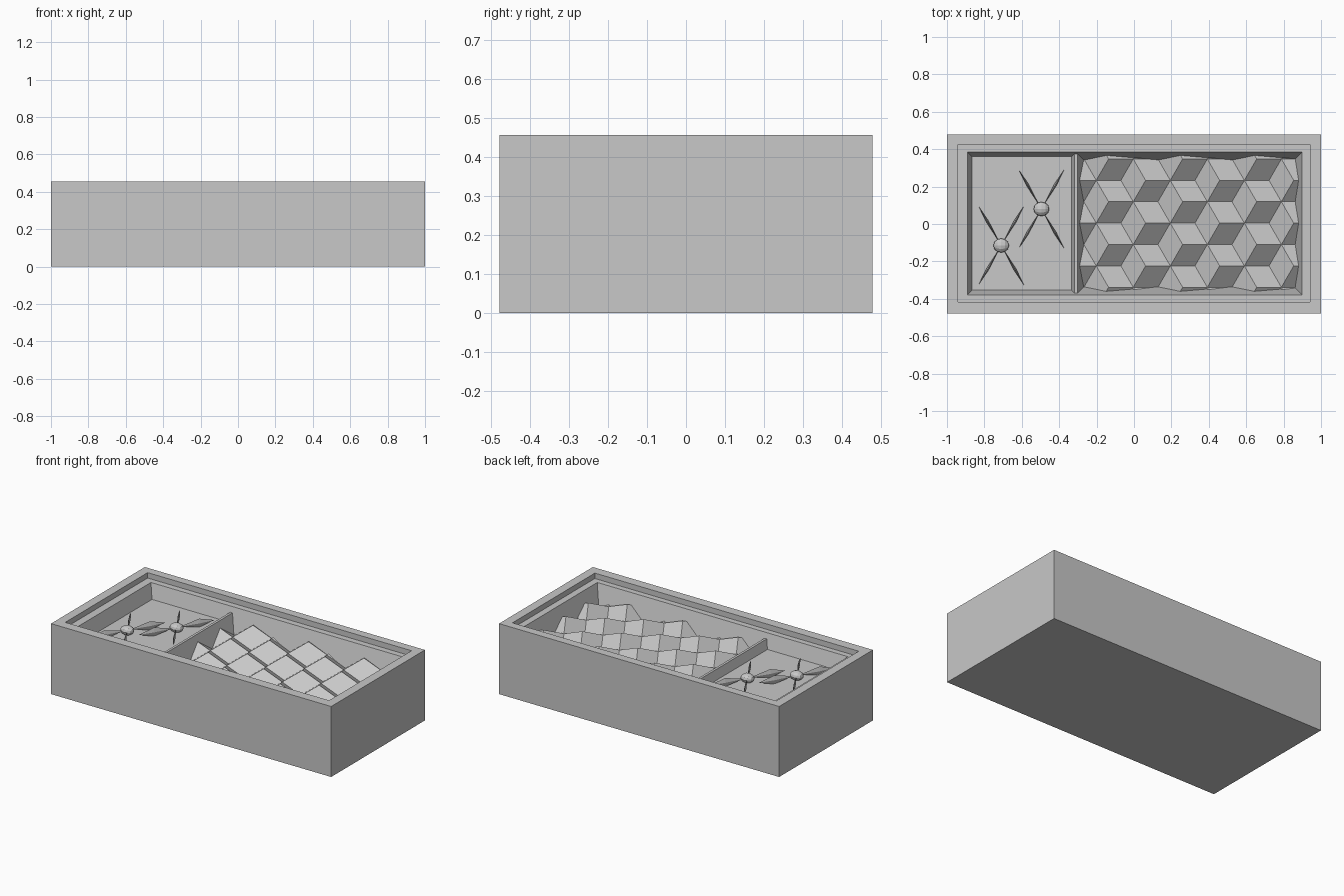
import bpy, bmesh
from math import cos, sin, radians, atan2
from mathutils import Matrix, Vector

if "Cube" in bpy.data.objects:
    bpy.data.objects.remove(bpy.data.objects["Cube"])

grey = bpy.data.materials.new("plain grey")
grey.use_nodes = True
GREY = (0.58, 0.58, 0.58, 1)
grey.diffuse_color = GREY
grey.node_tree.nodes["Principled BSDF"].inputs["Base Color"].default_value = GREY

RIM, LEDGE, FLOOR, PIT = 0.455, 0.42, 0.327, 0.24
TAPER = 0.27  # inward lean of the tray walls per unit of depth


def finish(bm, name):
    bmesh.ops.recalc_face_normals(bm, faces=bm.faces)
    mesh = bpy.data.meshes.new(name)
    bm.to_mesh(mesh)
    bm.free()
    mesh.materials.append(grey)
    obj = bpy.data.objects.new(name, mesh)
    bpy.context.collection.objects.link(obj)
    return obj


def ring(bm, hx, hy, z, cx=0.0, cy=0.0):
    return [bm.verts.new((cx + sx * hx, cy + sy * hy, z))
            for sx, sy in ((-1, -1), (1, -1), (1, 1), (-1, 1))]


def loft(bm, rings):
    for a, b in zip(rings, rings[1:]):
        for i in range(4):
            j = (i + 1) % 4
            bm.faces.new((a[i], a[j], b[j], b[i]))
    bm.faces.new(rings[0])
    bm.faces.new(rings[-1])


# Outer case: solid block with a stepped rim and a tapered tray
bm = bmesh.new()
lean = TAPER * (LEDGE - PIT)
loft(bm, [ring(bm, 1, 0.478, 0),
          ring(bm, 1, 0.478, RIM),
          ring(bm, 0.942, 0.42, RIM, 0, 0.004),
          ring(bm, 0.942, 0.42, LEDGE, 0, 0.004),
          ring(bm, 0.895, 0.382, LEDGE, 0.004, 0.003),
          ring(bm, 0.895 - lean, 0.382 - lean, PIT, 0.004, 0.003)])
finish(bm, "case")

# Raised floor of the small compartment
bm = bmesh.new()
loft(bm, [ring(bm, 0.285, 0.38, z, -0.6, 0.003) for z in (PIT - 0.01, FLOOR)])
finish(bm, "small_floor")

# Tapered divider between the compartments
bm = bmesh.new()
top = 0.385
loft(bm, [ring(bm, 0.008 + TAPER * (top - z), 0.385, z, -0.31, 0.003)
          for z in (PIT - 0.01, top)])
finish(bm, "divider")

# Tumbling block relief: three rhombi around each peak, trimmed to the tray
bm = bmesh.new()
S, PEAK, DROP = 0.132, 0.36, 0.05
STEP = S * 3 ** 0.5


def around(peak, angle, level):
    a = radians(angle)
    return bm.verts.new((peak.x + S * cos(a), peak.y + S * sin(a), PEAK - DROP * level))


for col in range(-2, 8):
    for row in range(-3, 4):
        peak = Vector((-0.136 + 1.5 * S * col,
                       0.119 + STEP * (row + 0.5 * (col % 2)), PEAK))
        for turn in (0, 120, 240):
            bm.faces.new((bm.verts.new(peak), around(peak, turn, 1),
                          around(peak, turn + 60, 2), around(peak, turn + 120, 1)))
bmesh.ops.remove_doubles(bm, verts=bm.verts, dist=0.002)
for co, no in (((-0.31, 0, 0), (-1, 0, 0)), ((0.9, 0, 0), (1, 0, 0)),
               ((0, -0.38, 0), (0, -1, 0)), ((0, 0.385, 0), (0, 1, 0))):
    bmesh.ops.bisect_plane(bm, geom=bm.verts[:] + bm.edges[:] + bm.faces[:],
                           plane_co=co, plane_no=no, clear_outer=True)
relief = finish(bm, "block_relief")
if sum(p.normal.z for p in relief.data.polygons) < 0:
    relief.data.flip_normals()


# Ornaments: a faceted hub with four upright pointed blades
def blade(bm, centre, dx, dy):
    length = Vector((dx, dy, 0)).length
    start, tip = (bm.verts.new((x, 0, 0)) for x in (0.02, length))
    mid = [bm.verts.new((length * 0.6, y, z))
           for y, z in ((0.007, 0), (0, 0.028), (-0.007, 0), (0, -0.028))]
    for i in range(4):
        bm.faces.new((start, mid[i], mid[i - 1]))
        bm.faces.new((tip, mid[i - 1], mid[i]))
    bmesh.ops.transform(bm, verts=[start, tip] + mid,
                        matrix=Matrix.Translation(centre) @ Matrix.Rotation(atan2(dy, dx), 4, "Z"))


for name, x, y in (("front", -0.71, -0.115), ("back", -0.495, 0.08)):
    centre = Vector((x, y, FLOOR + 0.025))
    bm = bmesh.new()
    for sx in (-1, 1):
        for sy in (-1, 1):
            blade(bm, centre, 0.122 * sx, 0.212 * sy)
    finish(bm, name + "_ornament_blades")
    bm = bmesh.new()
    bmesh.ops.create_uvsphere(bm, u_segments=12, v_segments=6, radius=0.042,
                              matrix=Matrix.Translation(centre) @ Matrix.Diagonal((1, 0.9, 0.7, 1))
                              @ Matrix.Rotation(radians(90), 4, "Y"))
    finish(bm, name + "_ornament_hub")
